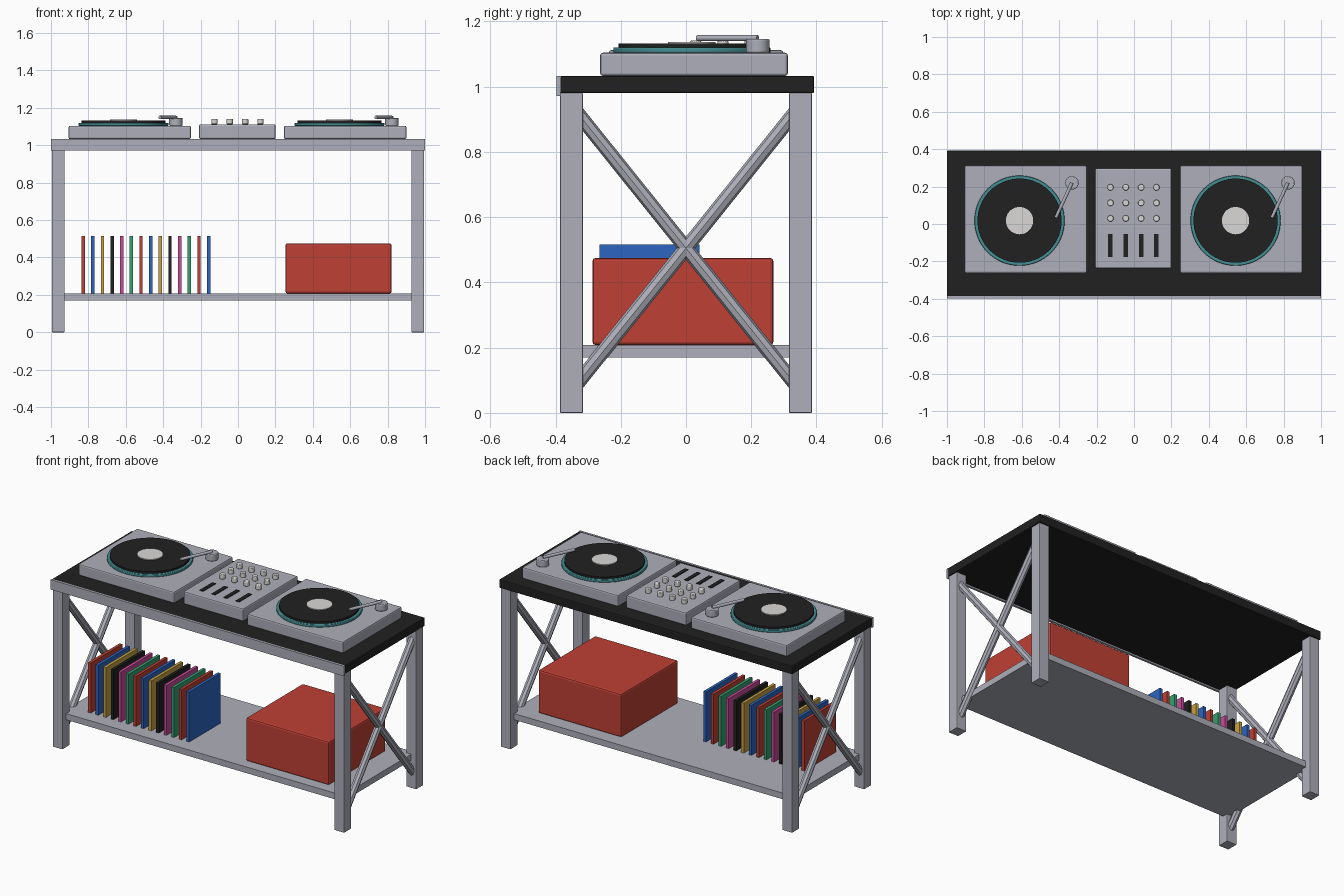
import bpy, math
from mathutils import Vector

if "Cube" in bpy.data.objects:
    bpy.data.objects.remove(bpy.data.objects["Cube"], do_unlink=True)


def material(name, r, g, b):
    m = bpy.data.materials.new(name)
    m.use_nodes = True
    m.diffuse_color = (r, g, b, 1)
    bsdf = next(n for n in m.node_tree.nodes if n.type == 'BSDF_PRINCIPLED')
    bsdf.inputs["Base Color"].default_value = (r, g, b, 1)
    return m


grey = material("metal grey", 0.42, 0.43, 0.49)
black = material("black", 0.015, 0.015, 0.015)
red = material("red", 0.52, 0.052, 0.035)
blue = material("blue", 0.025, 0.13, 0.53)
yellow = material("mustard", 0.58, 0.36, 0.06)
pink = material("pink", 0.58, 0.07, 0.32)
green = material("green", 0.035, 0.36, 0.17)
teal = material("teal", 0.06, 0.27, 0.29)
white = material("off white", 0.7, 0.69, 0.67)


def finish(ob, name, mat, bevel=0):
    ob.name = name
    ob.data.materials.append(mat)
    if bevel:
        mod = ob.modifiers.new("soft edges", 'BEVEL')
        mod.width, mod.segments = bevel, 2
    return ob


def box(name, mat, x, y, z, bevel=0):
    """Box spanning the three (low, high) ranges."""
    spans = (x, y, z)
    bpy.ops.mesh.primitive_cube_add(size=1, location=[(a + b) / 2 for a, b in spans])
    ob = bpy.context.object
    ob.scale = [b - a for a, b in spans]
    bpy.ops.object.transform_apply(location=False, rotation=False, scale=True)
    return finish(ob, name, mat, bevel)


def disc(name, mat, x, y, z, radius, sides=48, bevel=0):
    bpy.ops.mesh.primitive_cylinder_add(vertices=sides, radius=radius, depth=z[1] - z[0],
                                        location=(x, y, sum(z) / 2))
    bpy.ops.object.shade_smooth_by_angle(angle=math.radians(40))
    return finish(bpy.context.object, name, mat, bevel)


def rod(name, mat, start, end, radius, sides):
    a, b = Vector(start), Vector(end)
    bpy.ops.mesh.primitive_cylinder_add(vertices=sides, radius=radius, depth=(b - a).length,
                                        location=(a + b) / 2)
    ob = bpy.context.object
    ob.rotation_euler = (b - a).to_track_quat('Z', 'Y').to_euler()
    return finish(ob, name, mat)


TOP = 1.033

# Table
box("tabletop", black, (-1, 1), (-0.386, 0.393), (0.98, TOP), 0.005)
box("front_trim", grey, (-1, 1), (-0.397, -0.384), (0.972, TOP))
box("shelf", grey, (-0.96, 0.96), (-0.35, 0.35), (0.17, 0.208))
for sx, side in ((1, "left"), (-1, "right")):
    for sy, end in ((-1, "front"), (1, "back")):
        box(f"{end}_{side}_leg", grey, sorted((sx * 0.928, sx * 0.995)),
            sorted((sy * 0.316, sy * 0.386)), (0, 0.981), 0.003)
        rod(f"{end}_{side}_brace", grey, (sx * 0.96, sy * 0.345, 0.075),
            (sx * 0.96, -sy * 0.345, 0.935), 0.022, 8)

# Turntables
DECK = 1.104
for side, left, cx in (("right", -0.906, -0.612), ("left", 0.246, 0.543)):
    box(f"{side}_deck", grey, (left, left + 0.654), (-0.263, 0.312), (TOP, DECK), 0.008)
    disc(f"{side}_platter", teal, cx, 0.018, (DECK, 1.12), 0.241, 64, 0.003)
    disc(f"{side}_disc", black, cx, 0.018, (1.12, 1.132), 0.225, 64)
    disc(f"{side}_disc_label", white, cx, 0.018, (1.132, 1.137), 0.073)
    pivot = Vector((cx + 0.28, 0.22, 0))
    tip = Vector((cx + 0.194, 0.034, 0))
    disc(f"{side}_arm_pivot", grey, pivot.x, pivot.y, (DECK, 1.146), 0.036, 32, 0.004)
    lift = Vector((0, 0, 1.149))
    rod(f"{side}_tonearm", grey, pivot + lift, tip + lift, 0.009, 12)

# Mixer with knobs and sliders
MIX = 1.112
box("mixer", grey, (-0.208, 0.201), (-0.237, 0.298), (TOP, MIX), 0.008)
for col in range(4):
    x = -0.126 + col * 0.082
    for row in range(3):
        disc(f"knob_{col}_{row}", white, x, 0.03 + row * 0.083, (MIX, 1.141), 0.017, 16, 0.003)
    box(f"slider_{col}", black, (x - 0.012, x + 0.012), (-0.177, -0.054), (MIX - 0.002, MIX + 0.004))

# Record sleeves and storage crate on the shelf
sleeves = (red, blue, yellow, black, pink, green)
for i in range(14):
    x = -0.828 + i * 0.0516
    box(f"sleeve_{i}", sleeves[i % 6], (x - 0.009, x + 0.009), (-0.265, 0.042), (0.208, 0.516))
box("crate", red, (0.254, 0.821), (-0.287, 0.268), (0.208, 0.475), 0.01)
